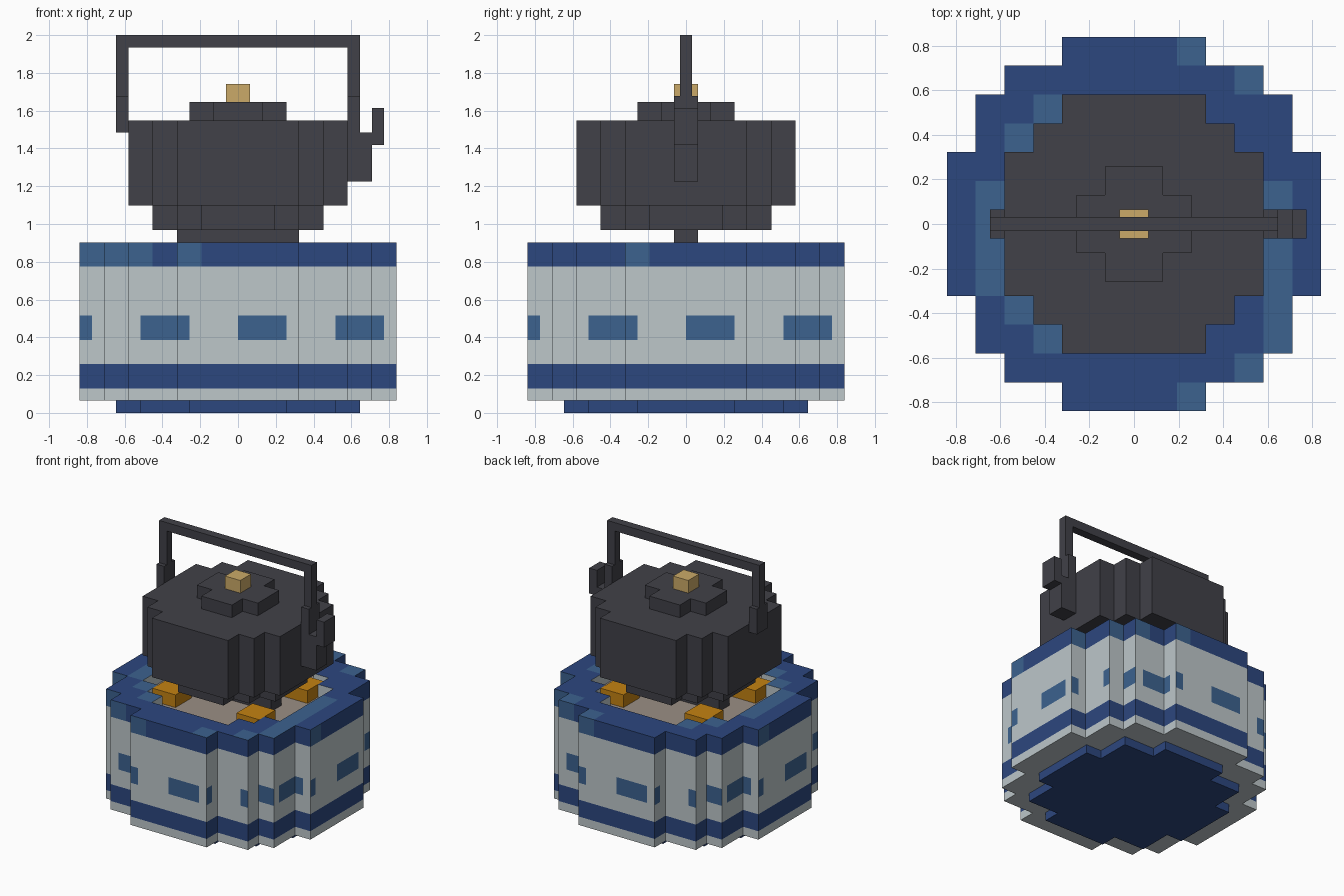
import bpy
import bmesh
from mathutils import Vector

U = 2 / 31  # one block

old = bpy.data.objects.get("Cube")
if old:
    bpy.data.objects.remove(old, do_unlink=True)


def material(name, rgb):
    lin = [((c / 255 + 0.055) / 1.055) ** 2.4 for c in rgb] + [1]
    m = bpy.data.materials.new(name)
    m.use_nodes = True
    m.diffuse_color = lin
    m.node_tree.nodes["Principled BSDF"].inputs["Base Color"].default_value = lin
    return m


NAVY, BLUE, PALE, IRON, BRASS, EMBER, ASH = range(7)
MATS = [material("navy glaze", (44, 71, 127)), material("mid blue glaze", (60, 98, 143)),
        material("pale grey ceramic", (189, 199, 202)), material("dark iron", (65, 65, 72)),
        material("brass", (203, 170, 104)), material("ember orange", (196, 130, 18)),
        material("ash", (155, 143, 133))]


def inside(x, y, plan):
    return any(abs(x) < hx and abs(y) < hy for hx, hy in plan)


def finish(name, bm):
    bmesh.ops.remove_doubles(bm, verts=bm.verts, dist=0.0001)
    mesh = bpy.data.meshes.new(name)
    bm.to_mesh(mesh)
    bm.free()
    for m in MATS:
        mesh.materials.append(m)
    ob = bpy.data.objects.new(name, mesh)
    bpy.context.collection.objects.link(ob)
    return ob


def stepped(name, plan, levels, rule, hole=()):
    """Stepped round block: a union of centred rectangles, raised through the levels."""
    bm = bmesh.new()

    def solid(x, y):
        return inside(x, y, plan) and not inside(x, y, hole)

    def quad(points, normal):
        face = bm.faces.new([bm.verts.new(Vector(p) * U) for p in points])
        centre = sum((Vector(p) for p in points), Vector()) / 4
        face.material_index = rule(centre, Vector(normal))

    size = max(hx for hx, hy in plan)
    for i in range(-size, size):
        for j in range(-size, size):
            cx, cy = i + 0.5, j + 0.5
            if not solid(cx, cy):
                continue
            ring = [(i, j), (i + 1, j), (i + 1, j + 1), (i, j + 1)]
            quad([(x, y, levels[-1]) for x, y in ring], (0, 0, 1))
            quad([(x, y, levels[0]) for x, y in reversed(ring)], (0, 0, -1))
            for k, (dx, dy) in enumerate([(0, -1), (1, 0), (0, 1), (-1, 0)]):
                if solid(cx + dx, cy + dy):
                    continue
                a, b = ring[k], ring[(k + 1) % 4]
                for lo, hi in zip(levels, levels[1:]):
                    quad([(*a, lo), (*b, lo), (*b, hi), (*a, hi)], (dx, dy, 0))
    return finish(name, bm)


def box(name, x, y, z, mat):
    bm = bmesh.new()
    bmesh.ops.create_cube(bm, size=1)
    for v in bm.verts:
        v.co = Vector([(r[0] + r[1]) / 2 + c * (r[1] - r[0]) for r, c in zip((x, y, z), v.co)]) * U
    for f in bm.faces:
        f.material_index = mat
    return finish(name, bm)


def plain(mat):
    return lambda p, n: mat


def along(p, n):
    # Position along a wall, measured to the right as seen from outside
    return p.y * n.x - p.x * n.y


# Stove outline and opening
STOVE = [(13, 5), (11, 9), (9, 11), (5, 13)]
OPENING = [(9, 5), (7, 7), (5, 9)]


def wall_colour(p, n):
    if n.z:
        return PALE
    if 2 < p.z < 4:
        return NAVY
    if 6 < p.z < 8 and along(p, n) % 8 < 4:
        return BLUE
    return PALE


def rim_colour(p, n):
    x, y, ay = p.x, p.y, abs(p.y)
    if n.z:
        light = (9 < x < 11 and -9 < y < 3 or -11 < x < -9 and -5 < y < 3
                 or 3 < x < 5 and ay > 11 or 7 < x < 9 and 9 < ay < 11
                 or -7 < x < -5 and 7 < ay < 9 or -9 < x < -7 and 5 < ay < 7)
        return BLUE if light else NAVY
    depth = p.dot(n)
    if depth < 0:
        return PALE
    half = dict(STOVE)[round(depth)]
    light = along(p, n) < 2 - half and (n.y or depth > 12)
    return BLUE if light else NAVY


# Stove
stepped("stove_foot", [(10, 4), (8, 8), (4, 10)], [0, 1], plain(NAVY))
stepped("stove_wall", STOVE, [1, 2, 4, 6, 8, 12], wall_colour)
stepped("stove_rim", STOVE, [12, 14], rim_colour, OPENING)
stepped("ash_bed", OPENING, [12, 12.5], plain(ASH))

# Embers, one in each quarter
for sx in (-1, 1):
    for sy in (-1, 1):
        box("ember", sorted((4 * sx, 7 * sx)), sorted((3 * sy, 6 * sy)), (12.5, 14), EMBER)

# Kettle
box("kettle_support", (-5, 5), (-1, 1), (12.5, 15), IRON)
stepped("kettle_bottom", [(7, 3), (5, 5), (3, 7)], [15, 17], plain(IRON))
stepped("kettle_body", OPENING, [17, 24], plain(IRON))
stepped("kettle_lid", [(4, 2), (2, 4)], [24, 25.5], plain(IRON))
box("lid_knob", (-1, 1), (-1, 1), (25.5, 27), BRASS)

# Spout
box("spout_base", (9, 11), (-1, 1), (19, 23), IRON)
box("spout_tip", (11, 12), (-1, 1), (22, 25), IRON)

# Handle
for s in (-1, 1):
    side = sorted((9 * s, 10 * s))
    box("handle_mount", side, (-1, 1), (23, 26), IRON)
    box("handle_post", side, (-0.5, 0.5), (26, 30), IRON)
box("handle_bar", (-10, 10), (-0.5, 0.5), (30, 31), IRON)
